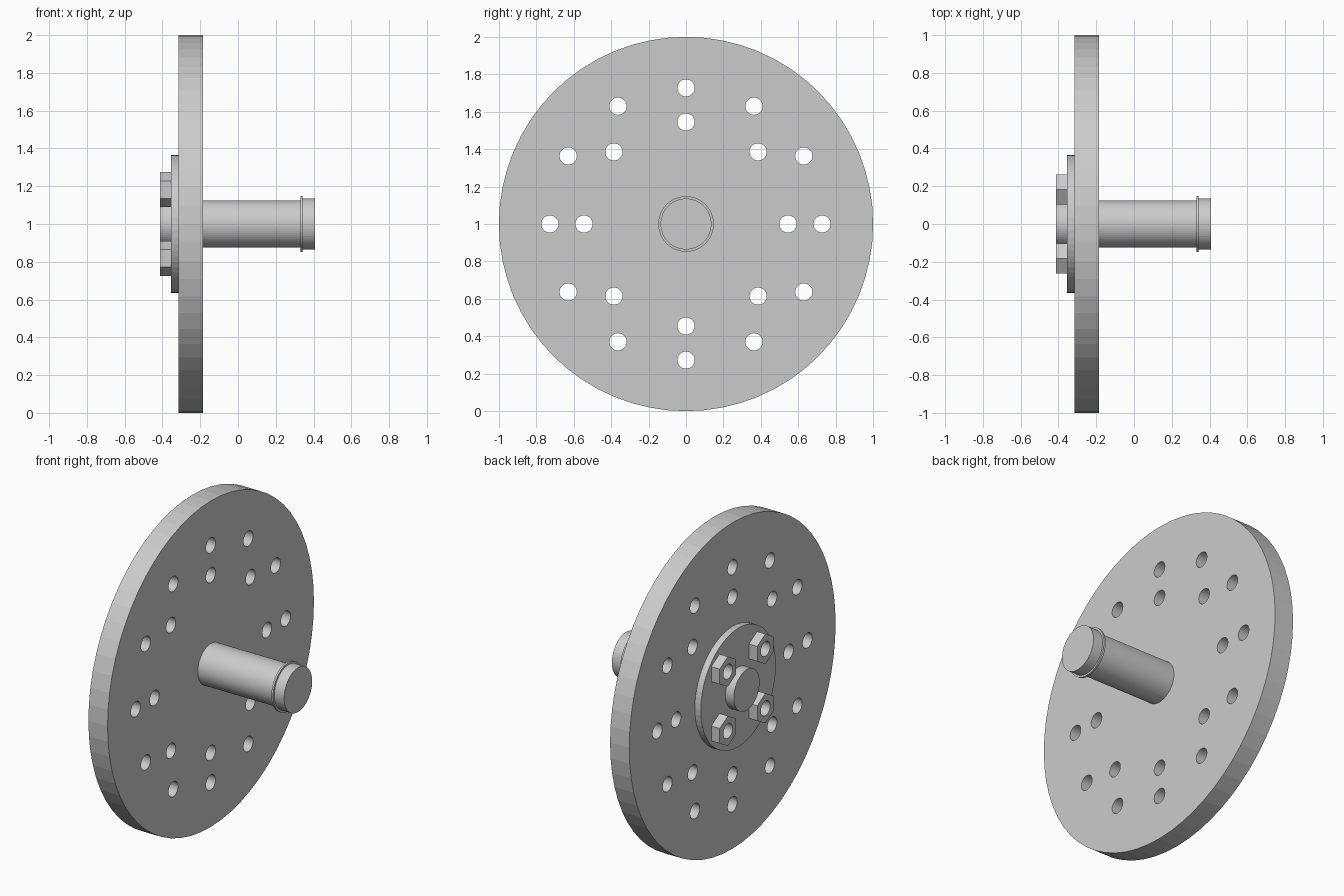
import bpy
from math import pi, sin, cos, radians

if "Cube" in bpy.data.objects:
    bpy.data.objects.remove(bpy.data.objects["Cube"])

AXIS_Z = 1.0


def cyl(name, x0, x1, r, y=0, z=0, sides=64):
    """Cylinder or prism along x; y and z are offsets from the shaft axis."""
    bpy.ops.mesh.primitive_cylinder_add(
        vertices=sides, radius=r, depth=x1 - x0,
        location=((x0 + x1) / 2, y, AXIS_Z + z), rotation=(0, pi / 2, 0))
    ob = bpy.context.object
    ob.name = name
    bpy.ops.object.transform_apply(location=False, rotation=True, scale=True)
    return ob


def lathe(name, profile, sides=64):
    """Revolve an (x, radius) profile around the shaft axis, capping both ends."""
    n = sides
    verts = [(x, r * cos(2 * pi * i / n), AXIS_Z + r * sin(2 * pi * i / n))
             for x, r in profile for i in range(n)]
    faces = [(k * n + i, k * n + (i + 1) % n, (k + 1) * n + (i + 1) % n, (k + 1) * n + i)
             for k in range(len(profile) - 1) for i in range(n)]
    faces = [f[::-1] for f in faces]
    faces.append(tuple(range(n))[::-1])
    last = (len(profile) - 1) * n
    faces.append(tuple(range(last, last + n)))
    me = bpy.data.meshes.new(name)
    me.from_pydata(verts, [], faces)
    me.validate()
    ob = bpy.data.objects.new(name, me)
    bpy.context.collection.objects.link(ob)
    # make normals consistent
    bpy.ops.object.select_all(action='DESELECT')
    bpy.context.view_layer.objects.active = ob
    ob.select_set(True)
    bpy.ops.object.mode_set(mode='EDIT')
    bpy.ops.mesh.select_all(action='SELECT')
    bpy.ops.mesh.normals_make_consistent(inside=False)
    bpy.ops.object.mode_set(mode='OBJECT')
    return ob


def drill(ob, cutters):
    """Cut all cutters out of ob, then delete them."""
    bpy.ops.object.select_all(action='DESELECT')
    for c in cutters:
        c.select_set(True)
    bpy.context.view_layer.objects.active = cutters[0]
    if len(cutters) > 1:
        bpy.ops.object.join()
    cutter = bpy.context.view_layer.objects.active
    mod = ob.modifiers.new("holes", 'BOOLEAN')
    mod.operation = 'DIFFERENCE'
    mod.solver = 'EXACT'
    mod.object = cutter
    bpy.ops.object.select_all(action='DESELECT')
    ob.select_set(True)
    bpy.context.view_layer.objects.active = ob
    bpy.ops.object.modifier_apply(modifier=mod.name)
    bpy.data.objects.remove(cutter, do_unlink=True)


# Weight disc with two rings of holes
disc = cyl("disc", -0.315, -0.185, 1.0)
holes = []
for count, ring in ((12, 0.727), (8, 0.545)):
    for i in range(count):
        a = radians(360 / count * i)
        holes.append(cyl("hole", -0.4, -0.1, 0.046, ring * cos(a), ring * sin(a), 32))
drill(disc, holes)

# Hub plate behind the disc
cyl("hub_plate", -0.355, -0.315, 0.364)

# Hex nuts with open bores
for i, (sy, sz) in enumerate(((1, 1), (-1, 1), (-1, -1), (1, -1))):
    y, z = 0.182 * sy, 0.182 * sz
    nut = cyl(f"nut_{i + 1}", -0.412, -0.355, 0.092, y, z, 6)
    # stand the prism on its points
    me = nut.data
    if max(v.co.z for v in me.vertices) < 0.09:
        for v in me.vertices:
            v.co.y, v.co.z = -v.co.z, v.co.y
    drill(nut, [cyl("bore", -0.45, -0.3, 0.045, y, z, 32)])

# Axle stub showing between the nuts
cyl("axle_end", -0.412, -0.355, 0.125)

# Shaft with collar and end cap
lathe("shaft", [(-0.185, 0.125), (0.33, 0.125), (0.33, 0.148), (0.342, 0.148),
                (0.342, 0.136), (0.408, 0.136)])
